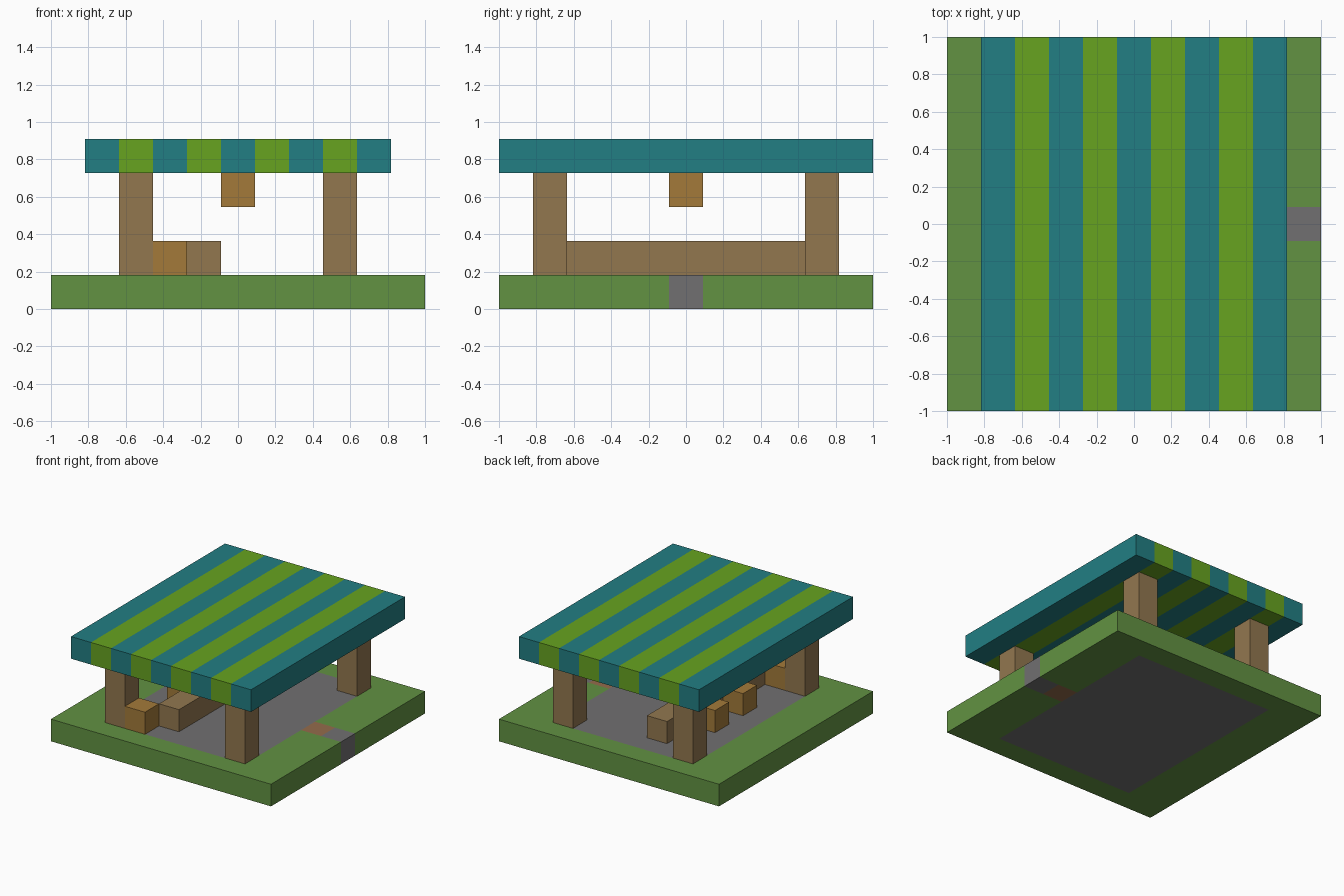
import bpy
import bmesh
from mathutils import Matrix, Vector

if "Cube" in bpy.data.objects:
    bpy.data.objects.remove(bpy.data.objects["Cube"], do_unlink=True)

N = 11          # plot width in blocks
U = 2 / N       # block size


def linear(c):
    c /= 255
    return c / 12.92 if c <= 0.04045 else ((c + 0.055) / 1.055) ** 2.4


def material(name, *rgb):
    mat = bpy.data.materials.new(name)
    color = [linear(c) for c in rgb] + [1]
    mat.use_nodes = True
    mat.diffuse_color = color
    mat.node_tree.nodes["Principled BSDF"].inputs["Base Color"].default_value = color
    return mat


GRASS = material("grass green", 98, 146, 66)
STONE = material("stone grey", 113, 112, 113)
MAT = material("doormat brown", 148, 108, 76)
TEAL = material("awning teal", 34, 126, 131)
LIME = material("awning lime", 103, 163, 32)
WOOD = material("post wood", 146, 119, 79)
AMBER = material("amber wood", 163, 122, 58)


def block(name, start, size, mats, cuts_x=(), cuts_y=(), rule=None):
    """Box on the block grid, cut along grid lines and coloured by cell."""
    bm = bmesh.new()
    bmesh.ops.create_cube(bm, size=1)
    low, dims = Vector(start), Vector(size)
    bmesh.ops.transform(bm, verts=bm.verts,
                        matrix=Matrix.Translation(low + dims / 2) @ Matrix.Diagonal((*dims, 1)))
    for axis, cuts in enumerate((cuts_x, cuts_y)):
        for c in cuts:
            point, normal = Vector(), Vector()
            point[axis], normal[axis] = c, 1
            bmesh.ops.bisect_plane(bm, geom=bm.verts[:] + bm.edges[:] + bm.faces[:],
                                   plane_co=point, plane_no=normal)
    if rule:
        bm.normal_update()
        for f in bm.faces:
            inside = f.calc_center_median() - f.normal * 0.1
            f.material_index = rule(inside.x, inside.y)
    bmesh.ops.transform(bm, verts=bm.verts,
                        matrix=Matrix.Scale(U, 4) @ Matrix.Translation((-N / 2, -N / 2, 0)))
    mesh = bpy.data.meshes.new(name)
    bm.to_mesh(mesh)
    bm.free()
    for m in mats:
        mesh.materials.append(m)
    obj = bpy.data.objects.new(name, mesh)
    bpy.context.collection.objects.link(obj)
    return obj


# Ground: lawn with a stone floor, a doormat and a stone step
def ground_rule(x, y):
    if 2 < x < 9 and 1 < y < 10:
        return 1
    if x > 9 and 5 < y < 6:
        return 1 if x > 10 else 2
    return 0


block("ground", (0, 0, 0), (N, N, 1), [GRASS, STONE, MAT],
      (2, 9, 10), (1, 5, 6, 10), ground_rule)

# Striped roof
block("roof", (1, 0, 4), (9, N, 1), [LIME, TEAL], range(2, 10), (),
      lambda x, y: int(x) % 2)

# Corner posts
for side, x in (("left", 8), ("right", 2)):
    for end, y in (("front", 1), ("back", 9)):
        block(f"{end}_{side}_post", (x, y, 1), (1, 1, 3), [WOOD])

# Counter with its stools
block("counter", (4, 2, 1), (1, 7, 1), [WOOD])
for i, y in enumerate((1, 4, 6)):
    block(f"stool_{i + 1}", (3, y, 1), (1, 1, 1), [AMBER])

# Hanging lamp
block("lamp", (5, 5, 3), (1, 1, 1), [AMBER])
